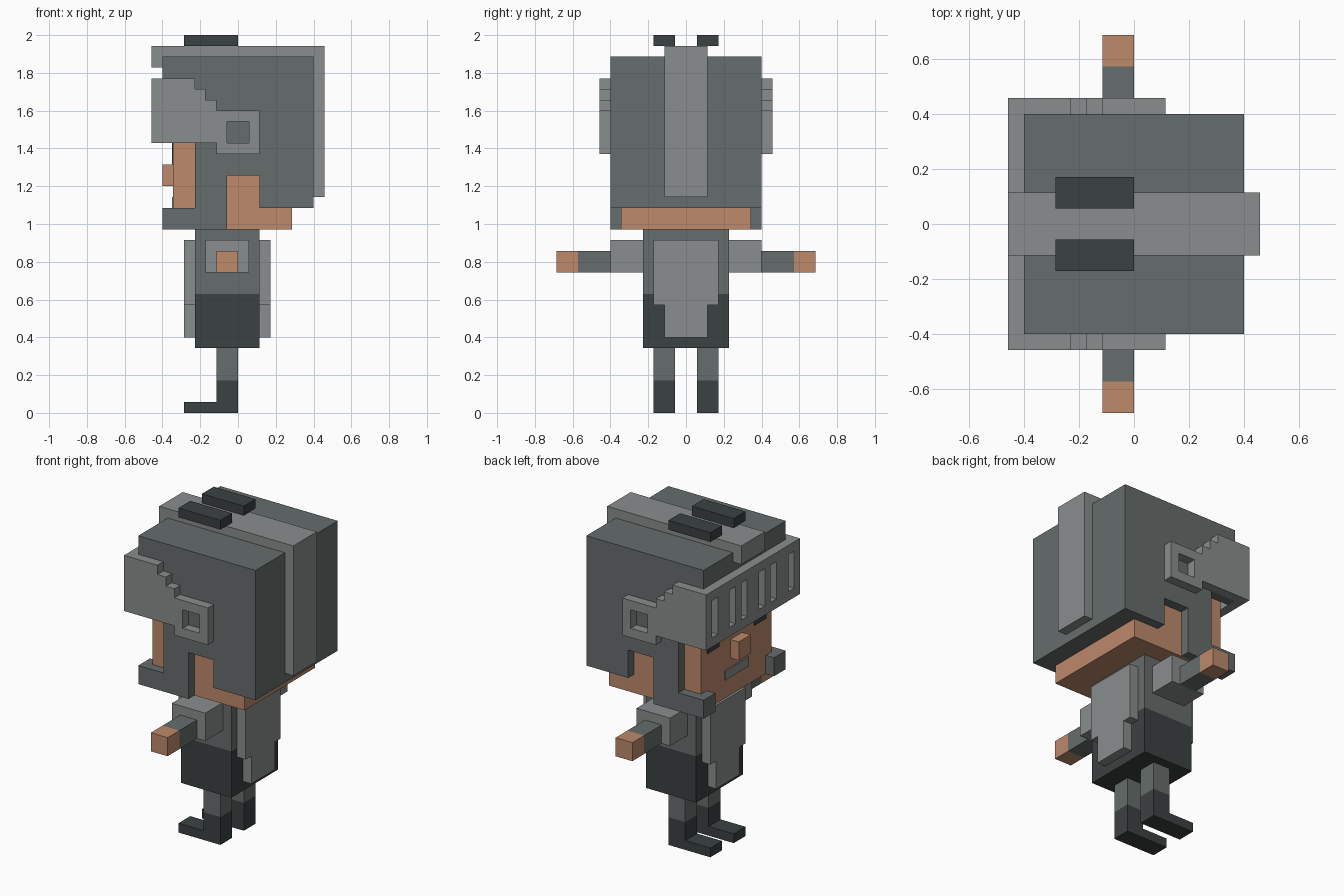
import bpy
import bmesh

default = bpy.data.objects.get("Cube")
if default:
    bpy.data.objects.remove(default, do_unlink=True)

U = 2 / 35  # one block; every size below is in blocks


def material(name, rgb):
    lin = [((c / 255 + 0.055) / 1.055) ** 2.4 for c in rgb]
    mat = bpy.data.materials.new(name)
    mat.use_nodes = True
    mat.diffuse_color = (*lin, 1)
    bsdf = next(n for n in mat.node_tree.nodes if n.type == 'BSDF_PRINCIPLED')
    bsdf.inputs["Base Color"].default_value = (*lin, 1)
    return mat


IRON = material("iron grey", (102, 109, 108))
STEEL = material("light steel", (138, 141, 141))
DARK = material("dark leather", (59, 65, 65))
SKIN = material("skin", (189, 138, 107))


def finish(name, bm, mat):
    bmesh.ops.recalc_face_normals(bm, faces=bm.faces[:])
    bmesh.ops.scale(bm, vec=(U, U, U), verts=bm.verts[:])
    mesh = bpy.data.meshes.new(name)
    bm.to_mesh(mesh)
    bm.free()
    mesh.materials.append(mat)
    obj = bpy.data.objects.new(name, mesh)
    bpy.context.scene.collection.objects.link(obj)
    return obj


def box(name, x, y, z, mat):
    bm = bmesh.new()
    bmesh.ops.create_cube(bm, size=1)
    for v in bm.verts:
        v.co = [r[0] if c < 0 else r[1] for c, r in zip(v.co, (x, y, z))]
    return finish(name, bm, mat)


def plate(name, axis, depth, loops, mat):
    """Extrude an outline (first loop) with holes (other loops) along axis."""
    def place(a, b, d):
        return (a, d, b) if axis == 'Y' else (d, a, b)
    bm = bmesh.new()
    edges = []
    for loop in loops:
        vs = [bm.verts.new(place(a, b, depth[0])) for a, b in loop]
        edges += [bm.edges.new((vs[i - 1], vs[i])) for i in range(len(vs))]
    bmesh.ops.triangle_fill(bm, use_beauty=True, edges=edges)
    geo = bmesh.ops.extrude_face_region(bm, geom=bm.faces[:], use_keep_orig=True)
    moved = [g for g in geo["geom"] if isinstance(g, bmesh.types.BMVert)]
    bmesh.ops.translate(bm, verts=moved, vec=place(0, 0, depth[1] - depth[0]))
    return finish(name, bm, mat)


def rect(a0, a1, b0, b1):
    return [(a0, b0), (a1, b0), (a1, b1), (a0, b1)]


def span(s, a, b):
    return tuple(sorted((s * a, s * b)))


# Head and face
box("head", (-6, 5), (-6, 6), (17, 31), SKIN)
box("nose", (-7, -6), (-1, 1), (21, 23), SKIN)
box("mouth", (-6.1, -6), (-2, 2), (19, 20), STEEL)

# Helmet roof and back, with the ridge running over it
plate("helmet_shell", 'Y', (-6, 6),
      [[(-7, 31), (5, 31), (5, 19), (7, 19), (7, 33), (-7, 33)]], IRON)
plate("helmet_ridge", 'Y', (-2, 2),
      [[(-8, 34), (8, 34), (8, 20), (7, 20), (7, 33), (-7, 33), (-7, 32), (-8, 32)]], STEEL)

# Visor front with six slits
slits = [rect(*span(s, a, a + 1), 26, 30) for s in (-1, 1) for a in (1, 3, 6)]
plate("visor_front", 'X', (-8, -7), [rect(-8, 8, 25, 31)] + slits, STEEL)

HELMET_SIDE = [(-7, 33), (7, 33), (7, 19), (2, 19), (2, 22), (-1, 22),
               (-1, 17), (-7, 17), (-7, 19), (-4, 19), (-4, 25), (-7, 25)]
VISOR_SIDE = [(-7, 25), (-7, 31), (-4, 31), (-4, 30), (-3, 30), (-3, 29), (-2, 29),
              (-2, 28), (2, 28), (2, 24), (-2, 24), (-2, 25)]
BOOT = [(-5, 0), (0, 0), (0, 3), (-2, 3), (-2, 1), (-5, 1)]

# Torso, skirt and the stepped tabard panels
box("torso", (-4, 2), (-4, 4), (11, 17), IRON)
box("skirt", (-4, 2), (-4, 4), (6, 11), DARK)
PANEL = [(-3, 16), (3, 16), (3, 10), (2, 10), (2, 7), (-2, 7), (-2, 10), (-3, 10)]
plate("front_panel", 'X', (-5, -4), [PANEL], STEEL)
plate("back_panel", 'X', (2, 3), [PANEL], STEEL)

# Paired parts: the figure looks along -x, so its left is -y
for side, s in (("left", -1), ("right", 1)):
    plate(f"{side}_helmet_side", 'Y', span(s, 6, 7), [HELMET_SIDE], IRON)
    box(f"{side}_chin_guard", (-7, -6), span(s, 5, 6), (17, 19), IRON)
    plate(f"{side}_visor_arm", 'Y', span(s, 7, 8), [VISOR_SIDE, rect(-1, 1, 25, 27)], STEEL)
    box(f"{side}_eye", (-6.1, -6), span(s, 3, 5), (23, 25), DARK)
    box(f"{side}_top_bar", (-5, 0), span(s, 1, 3), (34, 35), DARK)
    # Arm
    box(f"{side}_shoulder", (-3, 1), span(s, 4, 7), (13, 16), STEEL)
    box(f"{side}_forearm", (-2, 0), span(s, 7, 10), (13, 15), IRON)
    box(f"{side}_hand", (-2, 0), span(s, 10, 12), (13, 15), SKIN)
    # Leg
    box(f"{side}_leg", (-2, 0), span(s, 1, 3), (3, 6), IRON)
    plate(f"{side}_boot", 'Y', span(s, 1, 3), [BOOT], DARK)
